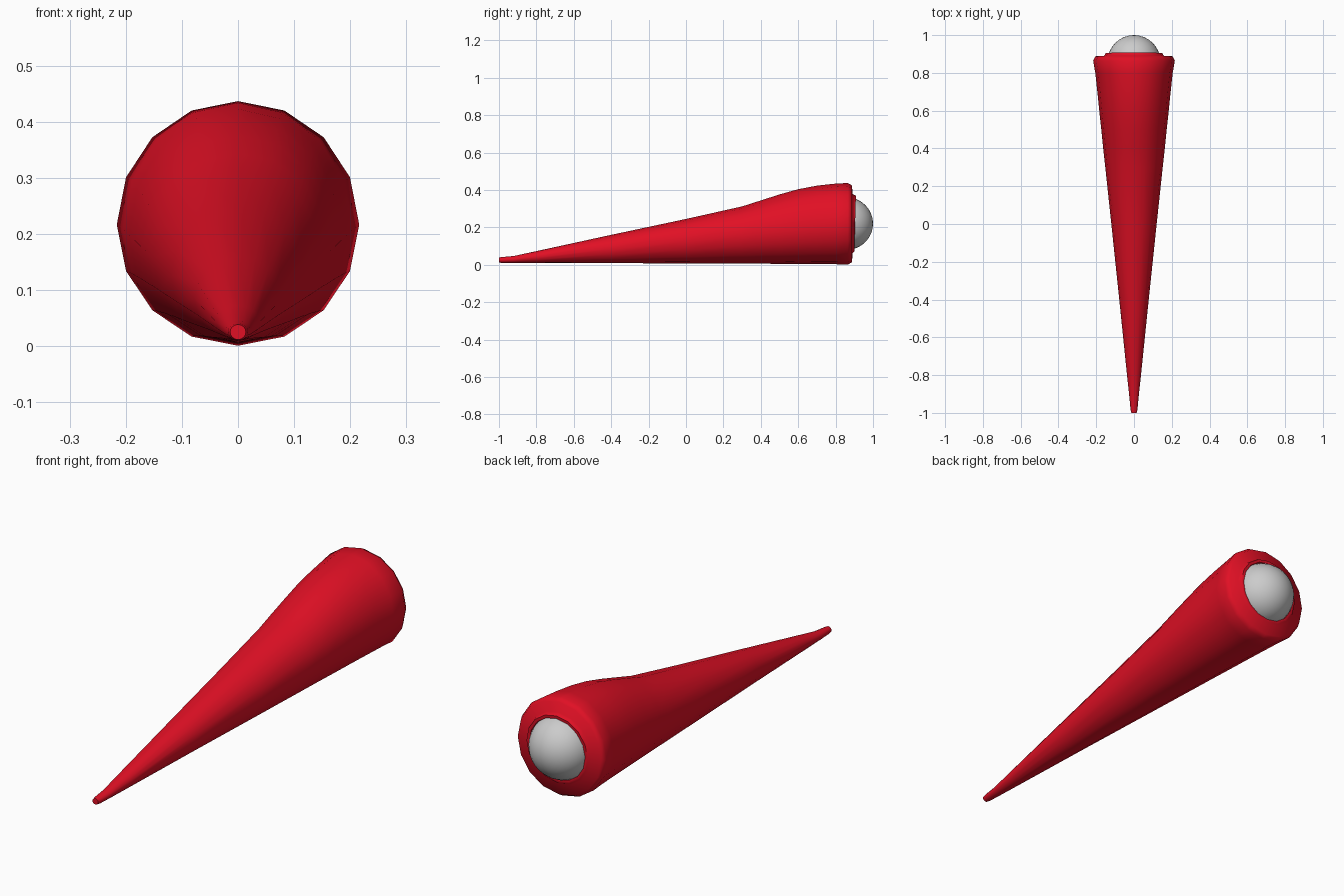
import bpy, bmesh, math

if "Cube" in bpy.data.objects:
    bpy.data.objects.remove(bpy.data.objects["Cube"])

def material(name, colour):
    m = bpy.data.materials.new(name)
    m.diffuse_color = (*colour, 1)
    m.use_nodes = True
    m.node_tree.nodes["Principled BSDF"].inputs["Base Color"].default_value = m.diffuse_color
    return m

red = material("red", (0.75, 0.005, 0.018))
grey = material("light grey", (0.6, 0.6, 0.6))

SIDES = 16
# Body sections: y, half width, bottom z, top z
sections = [
    (-1.0, 0.014, 0.012, 0.039), (-0.985, 0.018, 0.010, 0.041),
    (-0.92, 0.024, 0.010, 0.047), (-0.8, 0.037, 0.010, 0.073),
    (-0.4, 0.078, 0.009, 0.160), (0.0, 0.120, 0.007, 0.245),
    (0.3, 0.152, 0.006, 0.312), (0.4, 0.163, 0.006, 0.344),
    (0.5, 0.173, 0.005, 0.376), (0.6, 0.184, 0.005, 0.404),
    (0.7, 0.194, 0.004, 0.423), (0.8, 0.205, 0.003, 0.434),
    (0.865, 0.216, 0.001, 0.437), (0.888, 0.204, 0.014, 0.424),
    # rear face, raised lip and socket
    (0.890, 0.158, 0.062, 0.378), (0.904, 0.150, 0.070, 0.370),
    (0.903, 0.137, 0.083, 0.357), (0.870, 0.132, 0.088, 0.352),
]

bm = bmesh.new()
rings = []
for y, w, lo, hi in sections:
    mid = min(lo + w, (lo + hi) / 2)
    ring = []
    for i in range(SIDES):
        a = 2 * math.pi * i / SIDES
        s = math.sin(a)
        z = mid + s * ((hi - mid) if s > 0 else (mid - lo))
        # the lip leans back slightly towards the top
        lean = 0.03 * (z - 0.22) if 0.9 < y < 0.91 else 0
        ring.append(bm.verts.new((w * math.cos(a), y + lean, z)))
    rings.append(ring)
for r0, r1 in zip(rings, rings[1:]):
    for i in range(SIDES):
        j = (i + 1) % SIDES
        bm.faces.new((r0[i], r0[j], r1[j], r1[i]))
bm.faces.new(rings[0])
bm.faces.new(rings[-1])
bmesh.ops.recalc_face_normals(bm, faces=bm.faces)
mesh = bpy.data.meshes.new("tapered_body")
bm.to_mesh(mesh)
bm.free()
body = bpy.data.objects.new("tapered_body", mesh)
bpy.context.collection.objects.link(body)
mesh.materials.append(red)
bpy.context.view_layer.objects.active = body
body.select_set(True)
bpy.ops.object.shade_smooth_by_angle(angle=math.radians(65))

# Ball set in the rear socket
bpy.ops.mesh.primitive_uv_sphere_add(segments=32, ring_count=16, radius=0.14,
                                     location=(0, 0.86, 0.22),
                                     rotation=(math.pi / 2, 0, 0))
ball = bpy.context.object
ball.name = "ball"
ball.data.materials.append(grey)
bpy.ops.object.shade_smooth()
